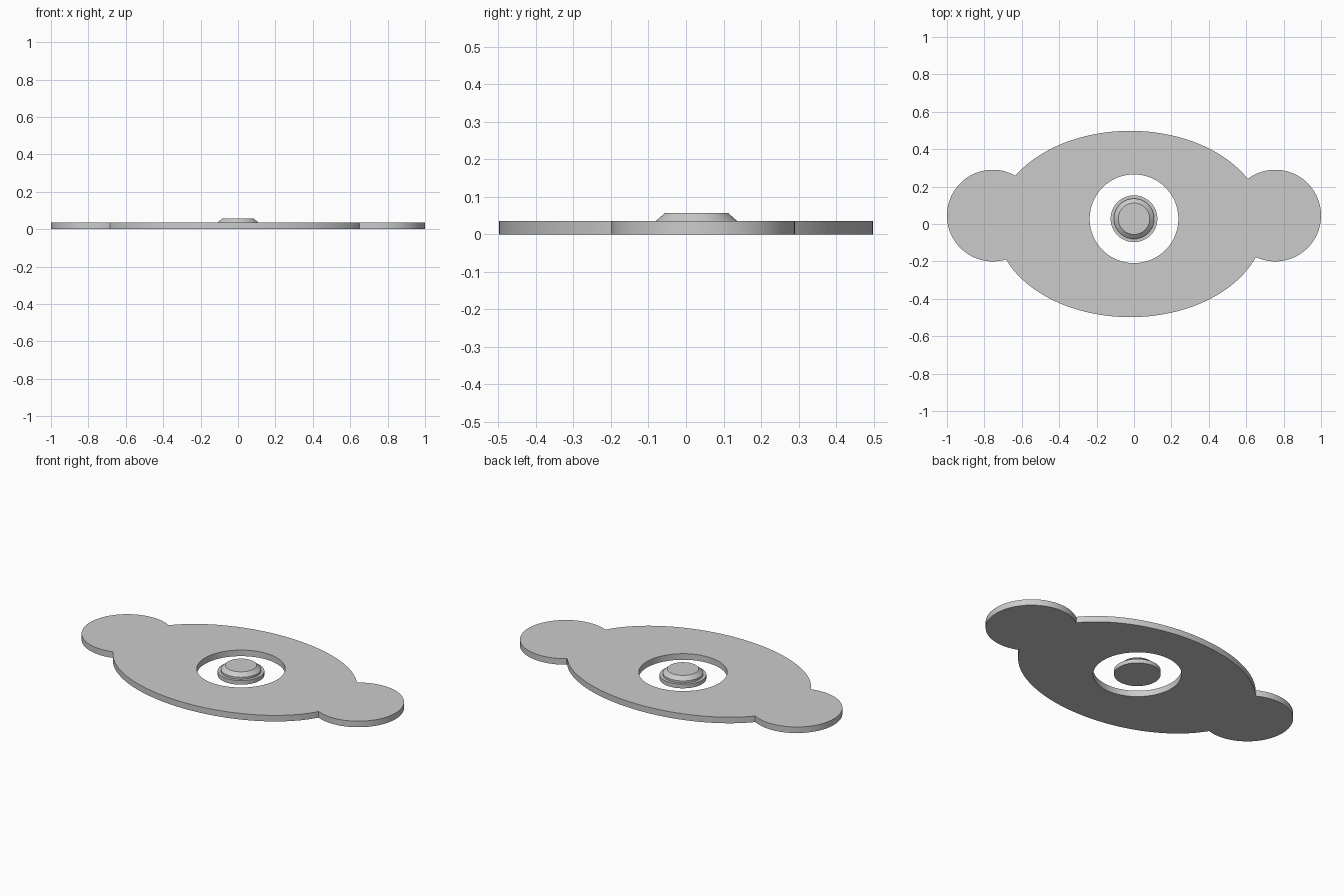
import bpy, bmesh
from math import cos, sin, pi, radians

if "Cube" in bpy.data.objects:
    bpy.data.objects.remove(bpy.data.objects["Cube"])

THICK = 0.036
HUB = (0.0, 0.028)          # shared centre of hole and button
BODY = (-0.02, 0.0, 0.718, 0.498)
LOBE_R = 0.245
LOBES = {"right": (1 - LOBE_R, 0.045), "left": (LOBE_R - 1, 0.045)}


def arc(cx, cy, rx, ry, a0, a1, n):
    return [(cx + rx * cos(a0 + (a1 - a0) * i / n),
             cy + ry * sin(a0 + (a1 - a0) * i / n)) for i in range(n)]


def in_body(p):
    cx, cy, rx, ry = BODY
    return ((p[0] - cx) / rx) ** 2 + ((p[1] - cy) / ry) ** 2 < 1


def in_lobe(p):
    return any((p[0] - x) ** 2 + (p[1] - y) ** 2 < LOBE_R ** 2 for x, y in LOBES.values())


def lobe_edge(side, start):
    x, y = LOBES[side]
    return [p for p in arc(x, y, LOBE_R, LOBE_R, start, start + 2 * pi, 240) if not in_body(p)]


def body_edge(a0, a1):
    return [p for p in arc(*BODY, a0, a1, 240) if not in_lobe(p)]


def finish(ob):
    bpy.ops.object.select_all(action='DESELECT')
    ob.select_set(True)
    bpy.context.view_layer.objects.active = ob
    bpy.ops.object.shade_smooth_by_angle(angle=radians(25))


# Plate: oval with two round lobes and a round hole, filled and extruded
outline = lobe_edge("right", -pi) + body_edge(0, pi) + lobe_edge("left", 0) + body_edge(pi, 2 * pi)
hole = arc(*HUB, 0.237, 0.237, 0, 2 * pi, 96)
curve = bpy.data.curves.new("plate_outline", 'CURVE')
curve.dimensions = '2D'
curve.fill_mode = 'BOTH'
curve.extrude = THICK / 2
for pts in (outline, hole):
    s = curve.splines.new('POLY')
    s.points.add(len(pts) - 1)
    for sp, (x, y) in zip(s.points, pts):
        sp.co = (x, y, 0, 1)
    s.use_cyclic_u = True
plate = bpy.data.objects.new("plate", curve)
plate.location.z = THICK / 2
bpy.context.collection.objects.link(plate)
bpy.ops.object.select_all(action='DESELECT')
plate.select_set(True)
bpy.context.view_layer.objects.active = plate
bpy.ops.object.convert(target='MESH')
plate = bpy.context.object
bm = bmesh.new()
bm.from_mesh(plate.data)
bmesh.ops.remove_doubles(bm, verts=bm.verts, dist=1e-5)
bmesh.ops.recalc_face_normals(bm, faces=bm.faces)
bm.to_mesh(plate.data)
bm.free()
finish(plate)

# Button: stepped disc with a chamfered cap, standing free in the hole
profile = [(0.125, 0), (0.125, 0.024), (0.108, 0.024), (0.108, 0.036), (0.084, 0.057)]
bm = bmesh.new()
rings = [[bm.verts.new((x, y, z)) for x, y in arc(*HUB, r, r, 0, 2 * pi, 64)] for r, z in profile]
for lo, hi in zip(rings, rings[1:]):
    for i in range(64):
        j = (i + 1) % 64
        bm.faces.new((lo[i], lo[j], hi[j], hi[i]))
bm.faces.new(rings[0][::-1])
bm.faces.new(rings[-1])
mesh = bpy.data.meshes.new("button")
bm.to_mesh(mesh)
bm.free()
button = bpy.data.objects.new("button", mesh)
bpy.context.collection.objects.link(button)
finish(button)
